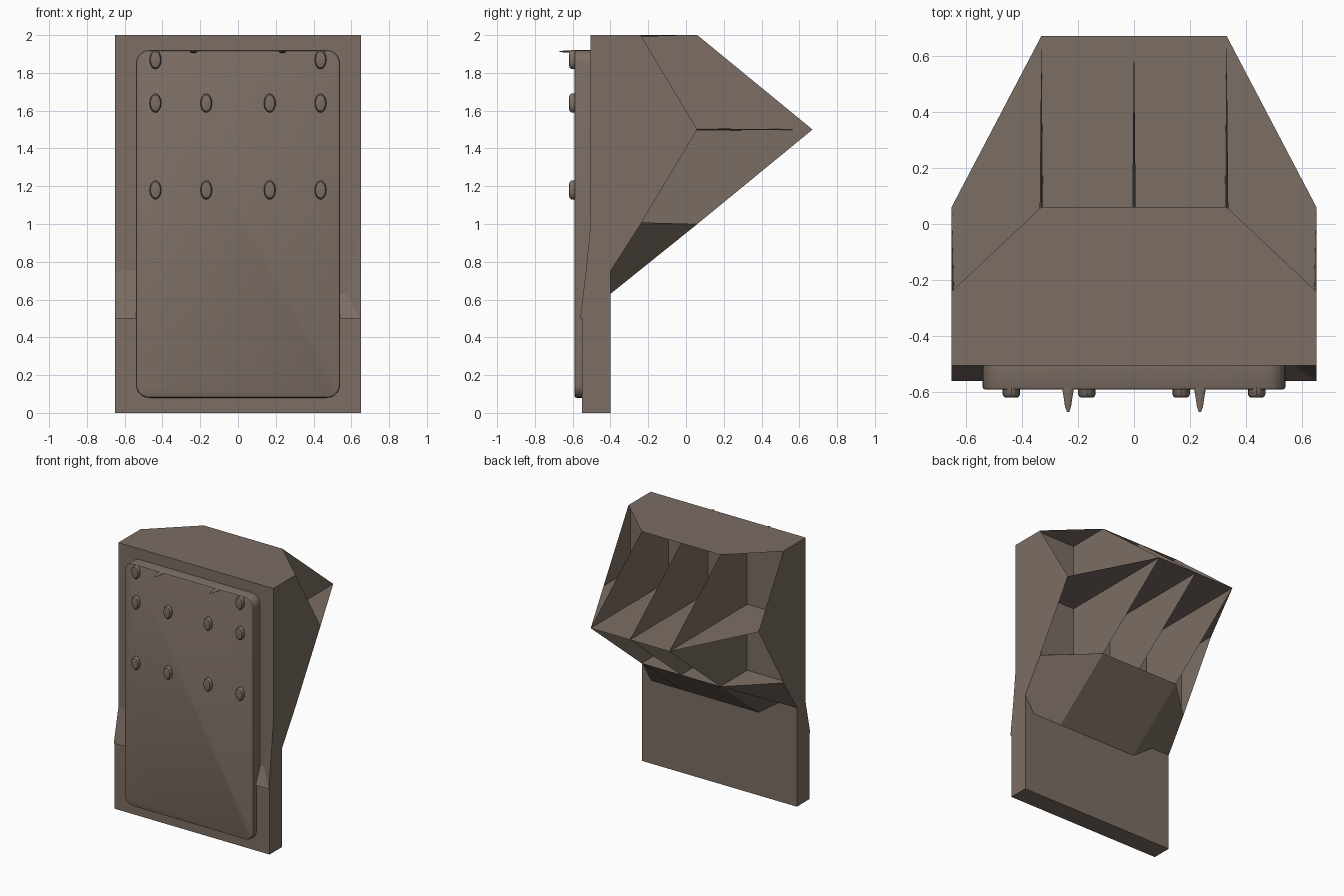
import bpy, bmesh, math
from mathutils import Vector

if "Cube" in bpy.data.objects:
    bpy.data.objects.remove(bpy.data.objects["Cube"])

metal = bpy.data.materials.new("brown_grey_metal")
metal.diffuse_color = (0.20, 0.155, 0.127, 1)
metal.use_nodes = True
metal.node_tree.nodes["Principled BSDF"].inputs["Base Color"].default_value = metal.diffuse_color


def finish(name, bm, smooth=None):
    bmesh.ops.remove_doubles(bm, verts=bm.verts, dist=0.0005)
    bmesh.ops.recalc_face_normals(bm, faces=bm.faces)
    me = bpy.data.meshes.new(name)
    bm.to_mesh(me)
    bm.free()
    me.materials.append(metal)
    ob = bpy.data.objects.new(name, me)
    bpy.context.collection.objects.link(ob)
    if smooth:
        bpy.ops.object.select_all(action='DESELECT')
        ob.select_set(True)
        bpy.context.view_layer.objects.active = ob
        bpy.ops.object.shade_smooth_by_angle(angle=math.radians(smooth))
    return ob


# --- Main body: slab below, open ribbed wedge above ---
W, R = 0.65, 0.33            # half width, outer rib position
REAR, RIM, TIP = -0.24, 0.06, 0.67
FACE, LIP, LOW, SLAB = -0.505, -0.56, -0.55, -0.40
bm = bmesh.new()


def face(*pts):
    return bm.faces.new([bm.verts.new(p) for p in pts])


def cell(x0, x1, out0, out1, tip0, tip1, up):
    """Pocket between two ribs; walls thicken inward from knife-edge rims."""
    d = 0.009
    s = 1 if x1 > x0 else -1
    zo, zm = 1.5 + up * 0.5, 1.5
    rim = [(x0, out0, zo), (x1, out1, zo), (x1, tip1, zm), (x0, tip0, zm)]
    a, b = x0 + s * d, x1 - s * d
    inner = [(a, REAR - d, zo - up * d), (b, REAR - d, zo - up * d),
             (b, REAR - d, zm + up * d), (a, REAR - d, zm + up * d)]
    for i in range(4):
        j = (i + 1) % 4
        face(rim[i], rim[j], inner[j], inner[i])
    face(*inner)


for up in (1, -1):
    for s in (1, -1):
        cell(0, s * R, RIM, RIM, TIP, TIP, up)
        cell(s * R, s * W, RIM, REAR, TIP, RIM, up)

# top cap
face((-W, FACE, 2), (W, FACE, 2), (W, REAR, 2), (R, RIM, 2), (0, RIM, 2), (-R, RIM, 2), (-W, REAR, 2))
# side walls
rear_edge = [(REAR, 2), (RIM, 1.5), (REAR, 1.0), (SLAB, 0.75), (SLAB, 0)]
front_low = [(LOW, 0), (LOW, 0.5), (LIP, 0.5)]
face(*[(W, y, z) for y, z in rear_edge + front_low + [(-0.53, 0.75), (FACE, 1.0), (FACE, 2)]])
face(*[(-W, y, z) for y, z in rear_edge + front_low + [(FACE, 0.75), (FACE, 2)]])
# underside of the wedge
face((R, RIM, 1), (0, RIM, 1), (-R, RIM, 1), (-R, SLAB, 0.63), (R, SLAB, 0.63))
face((W, REAR, 1), (R, RIM, 1), (R, SLAB, 0.63), (0.57, SLAB, 0.63), (W, SLAB, 0.75))
face((-W, REAR, 1), (-R, RIM, 1), (-R, SLAB, 0.63), (-0.5, SLAB, 0.75), (-W, SLAB, 0.75))
# slab back and bottom
face((W, SLAB, 0), (W, SLAB, 0.75), (0.57, SLAB, 0.63), (R, SLAB, 0.63), (-R, SLAB, 0.63),
     (-0.5, SLAB, 0.75), (-W, SLAB, 0.75), (-W, SLAB, 0))
face((-W, LOW, 0), (W, LOW, 0), (W, SLAB, 0), (-W, SLAB, 0))
# front, with the lip flaring out above the slab
M = 0.3
face((-W, FACE, 2), (-W, FACE, 0.75), (M, FACE, 0.75), (M, FACE, 0.63),
     (0.57, FACE, 0.63), (W, FACE, 1), (W, FACE, 2))
face((W, FACE, 1), (0.57, FACE, 0.63), (W, -0.53, 0.75))
face((-W, FACE, 0.75), (M, FACE, 0.75), (M, LIP, 0.5), (-W, LIP, 0.5))
face((M, FACE, 0.75), (M, FACE, 0.63), (M, LIP, 0.5))
face((M, FACE, 0.63), (0.57, FACE, 0.63), (W, LIP, 0.5), (M, LIP, 0.5))
face((0.57, FACE, 0.63), (W, -0.53, 0.75), (W, LIP, 0.5))
face((-W, LIP, 0.5), (M, LIP, 0.5), (W, LIP, 0.5), (W, LOW, 0.5), (-W, LOW, 0.5))
face((-W, LOW, 0), (W, LOW, 0), (W, LOW, 0.5), (-W, LOW, 0.5))
finish("ribbed_body", bm)


# --- Parts stacked from outlines along -y ---
def loft(name, rings, smooth):
    bm = bmesh.new()
    loops = [[bm.verts.new(p) for p in ring] for ring in rings]
    n = len(loops[0])
    for a, b in zip(loops, loops[1:]):
        for i in range(n):
            bm.faces.new((a[i], a[(i + 1) % n], b[(i + 1) % n], b[i]))
    bm.faces.new(loops[0])
    bm.faces.new(loops[-1])
    return finish(name, bm, smooth)


def rounded(hx, z0, z1, r, y, inset):
    pts = []
    for k, (sx, z) in enumerate(((1, z1 - r), (-1, z1 - r), (-1, z0 + r), (1, z0 + r))):
        for i in range(7):
            t = math.radians(90 * k + 15 * i)
            pts.append((sx * (hx - r) + (r - inset) * math.cos(t), y, z + (r - inset) * math.sin(t)))
    return pts


# front plate with softened rim
loft("front_plate", [rounded(0.54, 0.08, 1.92, 0.07, y, i) for y, i in
                     ((-0.50, 0), (-0.58, 0), (-0.587, 0.003), (-0.59, 0.01))], 30)


# oval bolt heads
def oval(x, z, y, k):
    return [(x + 0.031 * k * math.cos(t), y, z + 0.05 * k * math.sin(t))
            for t in (math.tau * i / 16 for i in range(16))]


bolts = [(s * 0.437, z) for s in (1, -1) for z in (1.87, 1.64, 1.18)]
bolts += [(s * 0.168, z) for s in (1, -1) for z in (1.64, 1.18)]
for x, z in bolts:
    loft("bolt_head", [oval(x, z, y, k) for y, k in
                       ((-0.58, 1), (-0.607, 1), (-0.616, 0.85), (-0.619, 0.6))], 35)

# small pointed tabs at the upper edge of the plate
for s in (1, -1):
    loft("pointed_tab", [[(s * 0.235 + w * math.cos(t), y, 1.913 + w * 0.4 * math.sin(t))
                          for t in (math.tau * i / 8 for i in range(8))]
                         for y, w in ((-0.58, 0.022), (-0.615, 0.016), (-0.65, 0.011), (-0.67, 0.004))], 40)
